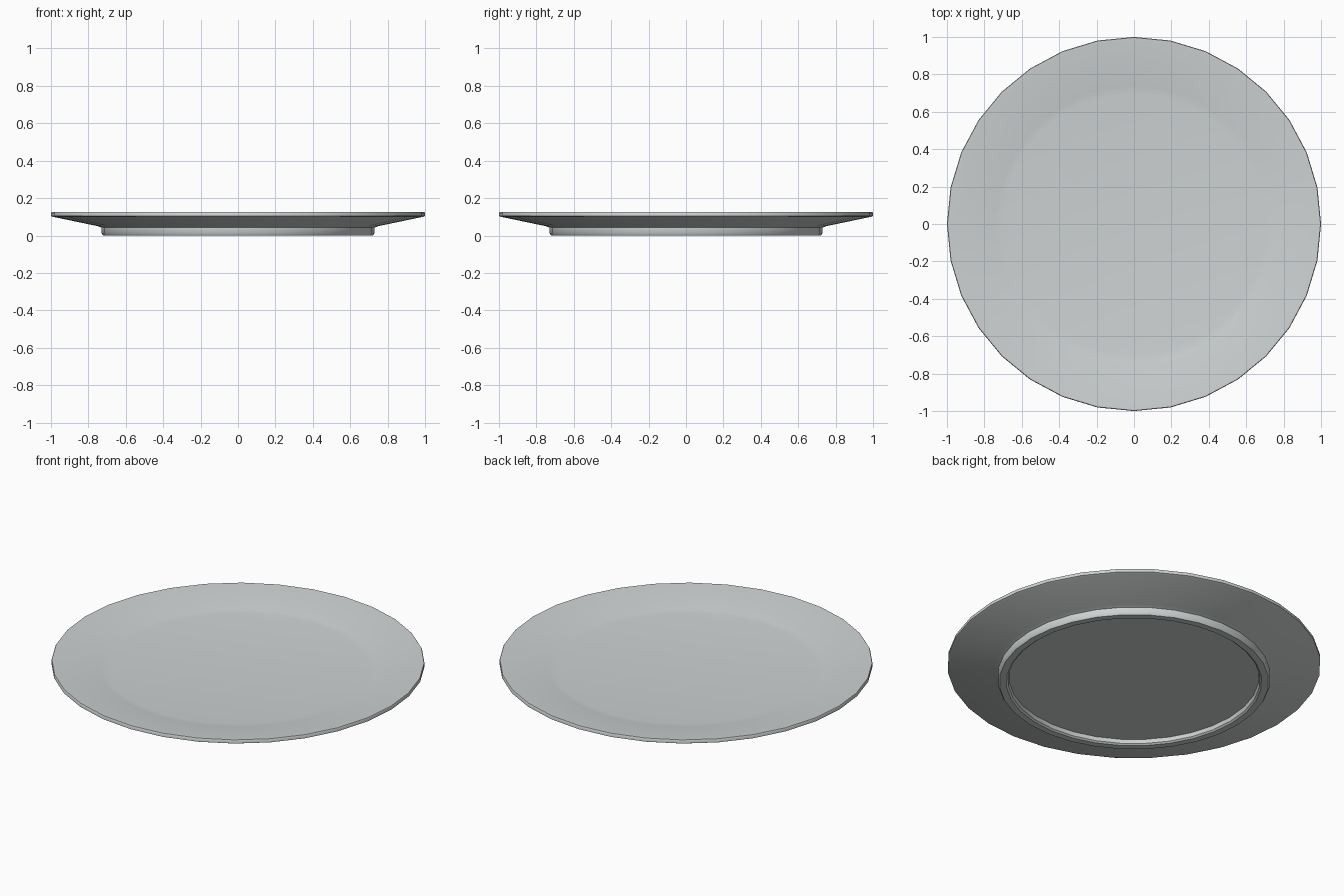
import bpy, bmesh, math

if "Cube" in bpy.data.objects:
    bpy.data.objects.remove(bpy.data.objects["Cube"])

SIDES = 32

glaze = bpy.data.materials.new("pale grey glaze")
glaze.diffuse_color = (0.62, 0.65, 0.65, 1)
glaze.use_nodes = True
glaze.node_tree.nodes["Principled BSDF"].inputs["Base Color"].default_value = glaze.diffuse_color

# Half cross-section (radius, height), from top centre out over the rim and under
profile = [
    (0.0, 0.08), (0.70, 0.08), (0.74, 0.084),      # eating surface
    (0.985, 0.125), (0.997, 0.125), (1.0, 0.12),   # rim lip
    (1.0, 0.105), (0.99, 0.10),
    (0.75, 0.05), (0.73, 0.042),                   # underside of rim
    (0.73, 0.012), (0.722, 0.0),                   # foot ring
    (0.685, 0.0), (0.675, 0.008), (0.67, 0.03),
    (0.0, 0.03),                                   # recessed base
]

bm = bmesh.new()
rings = []
for r, z in profile:
    if r == 0:
        rings.append([bm.verts.new((0, 0, z))] * SIDES)
    else:
        rings.append([bm.verts.new((r * math.cos(a), r * math.sin(a), z))
                      for a in (2 * math.pi * i / SIDES for i in range(SIDES))])

# Join neighbouring rings, using triangles at the centre
for a, b in zip(rings, rings[1:]):
    for i in range(SIDES):
        j = (i + 1) % SIDES
        corners = list(dict.fromkeys((a[i], b[i], b[j], a[j])))
        bm.faces.new(corners)
bmesh.ops.recalc_face_normals(bm, faces=bm.faces)

mesh = bpy.data.meshes.new("plate")
bm.to_mesh(mesh)
bm.free()
mesh.materials.append(glaze)
plate = bpy.data.objects.new("plate", mesh)
bpy.context.collection.objects.link(plate)
bpy.context.view_layer.objects.active = plate
plate.select_set(True)
bpy.ops.object.shade_smooth_by_angle(angle=math.radians(35))
